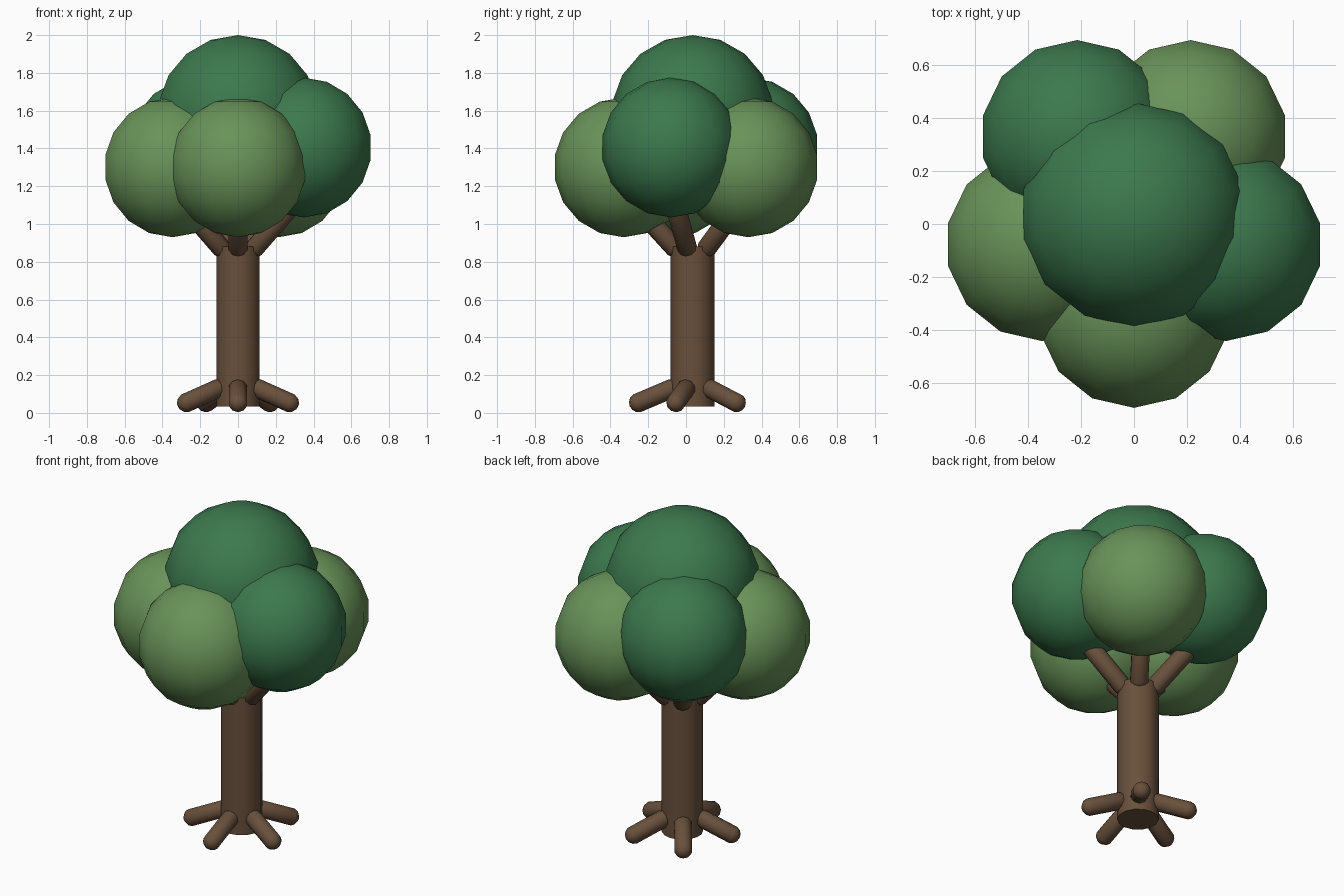
import bpy, math
from mathutils import Vector

if "Cube" in bpy.data.objects:
    bpy.data.objects.remove(bpy.data.objects["Cube"])

CY = 0.035  # tree axis sits slightly behind the origin


def material(name, rgb):
    m = bpy.data.materials.new(name)
    m.diffuse_color = (*rgb, 1)
    m.use_nodes = True
    m.node_tree.nodes["Principled BSDF"].inputs["Base Color"].default_value = m.diffuse_color
    return m


BARK = material("bark", (0.14, 0.08, 0.045))
LIGHT = material("light_leaves", (0.14, 0.29, 0.10))
DARK = material("dark_leaves", (0.045, 0.19, 0.075))


def finish(name, mat):
    ob = bpy.context.object
    ob.name = name
    ob.data.materials.append(mat)
    bpy.ops.object.shade_smooth_by_angle(angle=math.radians(50))
    return ob


def polar(angle, radius, z):
    return Vector((radius * math.cos(angle), CY + radius * math.sin(angle), z))


def leaf_ball(name, centre, radii, mat):
    bpy.ops.mesh.primitive_uv_sphere_add(segments=14, ring_count=9, radius=1, location=centre)
    bpy.context.object.scale = radii
    bpy.ops.object.transform_apply(location=False, rotation=False, scale=True)
    finish(name, mat)


def capsule(name, a, b, radius, mat):
    # sphere whose upper half is pulled out to the far end
    axis = b - a
    bpy.ops.mesh.primitive_uv_sphere_add(segments=10, ring_count=7, radius=radius, location=a)
    ob = bpy.context.object
    for v in ob.data.vertices:
        if v.co.z > 0:
            v.co.z += axis.length
    ob.rotation_euler = axis.to_track_quat('Z', 'Y').to_euler()
    finish(name, mat)


# trunk
bpy.ops.mesh.primitive_cylinder_add(vertices=14, radius=0.116, depth=0.845,
                                    location=(0, CY, 0.035 + 0.845 / 2))
finish("trunk", BARK)

# five roots, branches and leaf clumps, starting at the front
for i, mat in enumerate((LIGHT, DARK, LIGHT, DARK, LIGHT)):
    ang = math.radians(-90 + 72 * i)
    capsule(f"root_{i + 1}", polar(ang, 0.12, 0.125), polar(ang, 0.285, 0.055), 0.052, BARK)
    capsule(f"branch_{i + 1}", polar(ang, 0.10, 0.88), polar(ang, 0.31, 1.11), 0.054, BARK)
    z = 1.405 if mat is DARK else 1.30
    leaf_ball(f"leaf_clump_{i + 1}", polar(ang, 0.365, z), (0.37, 0.37, 0.37), mat)

# crown
leaf_ball("crown_top", (0, CY, 1.577), (0.435, 0.43, 0.423), DARK)
